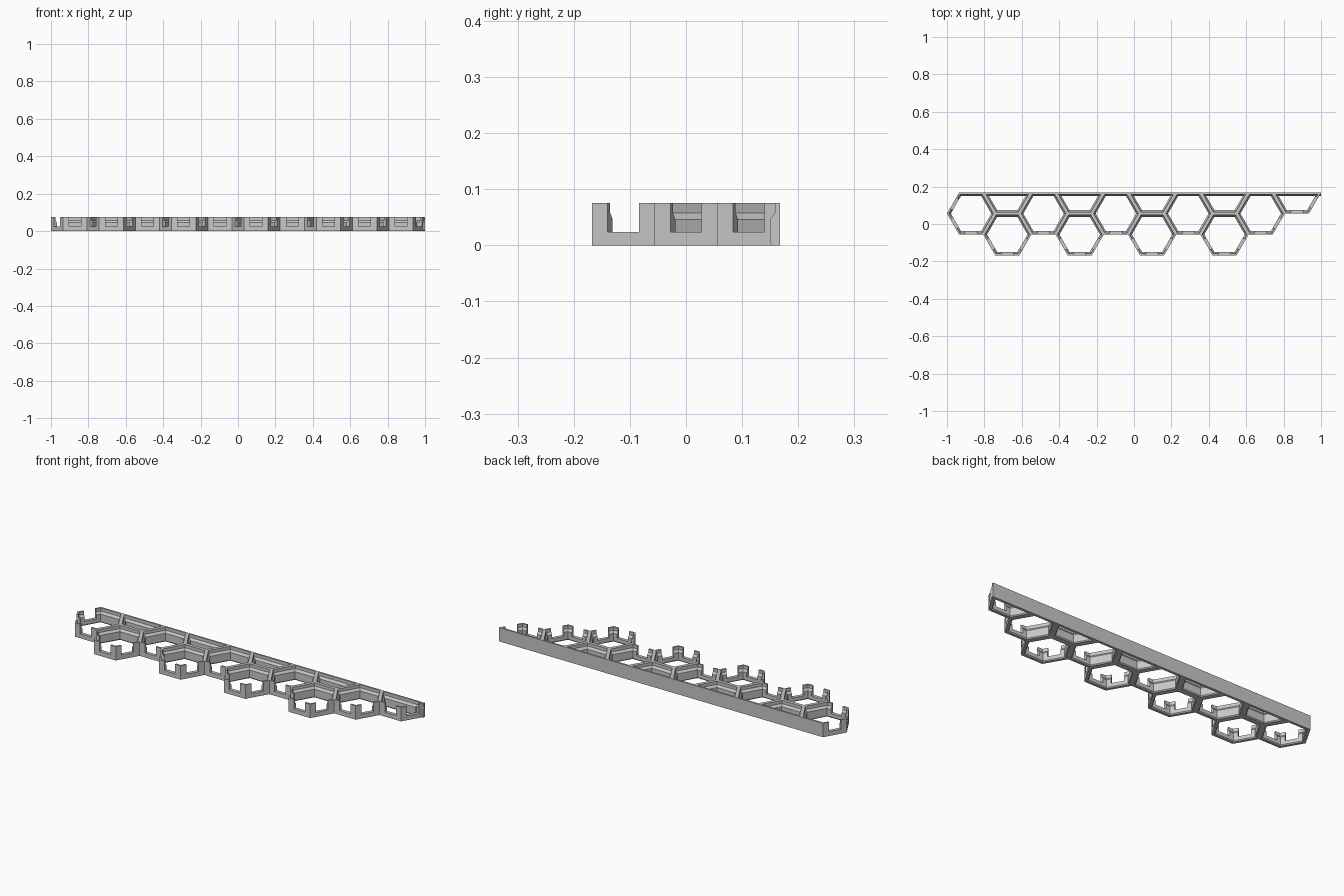
import bpy, bmesh
from math import sin, cos, pi, sqrt
from mathutils import Vector, Matrix

cube = bpy.data.objects.get("Cube")
if cube:
    bpy.data.objects.remove(cube, do_unlink=True)

SIDE = 2 / 15.5                  # cell edge length
APO = SIDE * sqrt(3) / 2         # centre to flat
BACK = 1.5 * APO                 # y of the straight back face
HEIGHT, SILL = 0.075, 0.024
# wall section: (inward distance, height), thin lip above a thicker foot
PROFILE = [(0, 0), (0, HEIGHT), (0.009, HEIGHT), (0.009, 0.058),
           (0.018, 0.046), (0.018, 0.005), (0.014, 0)]

grey = bpy.data.materials.new("light_grey")
grey.use_nodes = True
COLOR = (0.58, 0.58, 0.58, 1)
grey.diffuse_color = COLOR
grey.node_tree.nodes["Principled BSDF"].inputs["Base Color"].default_value = COLOR


def make_object(name, bm):
    bmesh.ops.recalc_face_normals(bm, faces=bm.faces[:])
    mesh = bpy.data.meshes.new(name)
    bm.to_mesh(mesh)
    bm.free()
    mesh.materials.append(grey)
    ob = bpy.data.objects.new(name, mesh)
    bpy.context.collection.objects.link(ob)
    return ob


def cell(cx, cy, half=False):
    """Counter-clockwise outline of a cell, or of its front half."""
    steps = range(3, 7) if half else range(6)
    return [Vector((cx + SIDE * cos(k * pi / 3), cy + SIDE * sin(k * pi / 3))) for k in steps]


def inset(poly, d):
    """Outline moved inward by d with mitred corners."""
    out = []
    for i, p in enumerate(poly):
        u = (p - poly[i - 1]).normalized()
        v = (poly[(i + 1) % len(poly)] - p).normalized()
        n1, n2 = Vector((-u.y, u.x)), Vector((-v.y, v.x))
        out.append(p + (n1 + n2) * d / (1 + n1.dot(n2)))
    return out


def edges(poly):
    return [(p, poly[(i + 1) % len(poly)]) for i, p in enumerate(poly)]


def key(a, b):
    m = (a + b) / 2
    return round(m.x * 500), round(m.y * 500)


# Cell layout: upper row, lower row and half cells along the back
xs = [-1 + SIDE + 1.5 * SIDE * k for k in range(10)]
cells = [cell(x, BACK - APO) for x in xs[0::2]]
cells += [cell(x, BACK - 2 * APO) for x in xs[1:9:2]]
cells += [cell(x, BACK, half=True) for x in xs[1::2]]

count = {}
for poly in cells:
    for a, b in edges(poly):
        count[key(a, b)] = count.get(key(a, b), 0) + 1

# Frame walls: sweep the section round each cell, leaving shared faces out
bm = bmesh.new()
notches = []
for poly in cells:
    loops = [[bm.verts.new((*p, z)) for p in inset(poly, d)] for d, z in PROFILE]
    for i, (a, b) in enumerate(edges(poly)):
        shared = count[key(a, b)] > 1
        j = (i + 1) % len(poly)
        for k, lo in enumerate(loops):
            hi = loops[(k + 1) % len(loops)]
            if not (k == 0 and shared):
                bm.faces.new((lo[i], lo[j], hi[j], hi[i]))
        if not shared and (a + b).y / 2 < BACK - 0.01:
            notches.append((a, b))
bmesh.ops.remove_doubles(bm, verts=bm.verts[:], dist=0.0002)
frame = make_object("honeycomb_frame", bm)

# Notch cutters: middle half of every exposed edge, above the sill
bm = bmesh.new()
for a, b in notches:
    u = (b - a).normalized()
    mid = (a + b) / 2
    turn = Matrix(((u.x, -u.y, 0, 0), (u.y, u.x, 0, 0), (0, 0, 1, 0), (0, 0, 0, 1)))
    place = Matrix.Translation((mid.x, mid.y, SILL + HEIGHT / 2)) @ turn
    bmesh.ops.create_cube(bm, size=1, matrix=place @ Matrix.Diagonal((SIDE / 2, 0.06, HEIGHT, 1)))
cutter = make_object("notch_cutter", bm)
cutter.hide_render = True

mod = frame.modifiers.new("notches", "BOOLEAN")
mod.operation, mod.solver, mod.object = "DIFFERENCE", "EXACT", cutter
bpy.context.view_layer.objects.active = frame
bpy.ops.object.modifier_apply(modifier=mod.name)
bpy.data.objects.remove(cutter, do_unlink=True)

# Square end of the back bar
bm = bmesh.new()
start = [bm.verts.new((1 - 0.03, BACK - d, z)) for d, z in PROFILE]
cap = bm.faces.new(start)
end = bmesh.ops.extrude_face_region(bm, geom=[cap])["geom"]
bmesh.ops.translate(bm, vec=(0.03, 0, 0),
                    verts=[g for g in end if isinstance(g, bmesh.types.BMVert)])
make_object("back_bar_end", bm)
